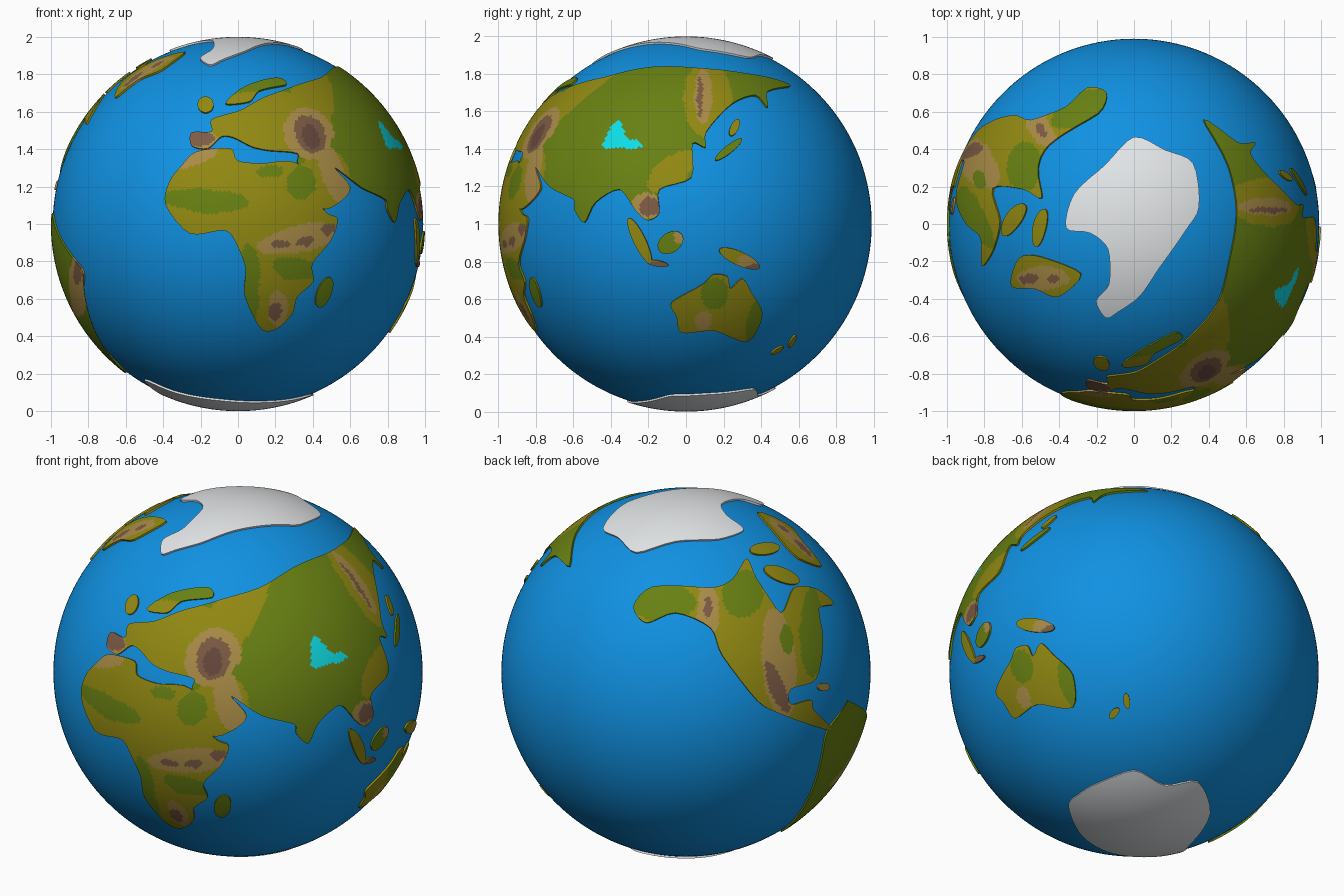
import bpy, bmesh, math
from mathutils import Vector, noise

if "Cube" in bpy.data.objects:
    bpy.data.objects.remove(bpy.data.objects["Cube"])

SEA, LAND, FLOOR, GRID = 0.99, 1.0, 0.98, 0.016

# flat colours, sRGB converted to linear
COLOURS = {"ocean": (16, 145, 226), "green": (104, 128, 18), "olive": (146, 137, 18),
           "tan": (170, 140, 70), "brown": (124, 91, 68), "dark_brown": (104, 72, 60),
           "ice": (228, 231, 233), "lake": (14, 222, 232)}
NAMES = list(COLOURS)
MATS = []
for n, c in COLOURS.items():
    m = bpy.data.materials.new(n)
    m.diffuse_color = [((v / 255 + 0.055) / 1.055) ** 2.4 for v in c] + [1]
    m.use_nodes = True
    m.node_tree.nodes["Principled BSDF"].inputs["Base Color"].default_value = m.diffuse_color
    MATS.append(m)

# drawing planes: middle u, middle v, scale, azimuth, elevation
F = (238.5, 224.5, 187, 0, 0)
R = (686.5, 224.5, 187, 90, 0)
T = (1134, 225, 187, 0, 90)
B = (685.5, 671, 185.5, 215, 25)
U = (1134, 671, 185.5, 140, -26)

def on(view, *pts):
    """Points drawn on a plane, dropped on to the unit sphere."""
    cu, cv, s, a, e = view
    a, e = math.radians(a), math.radians(e)
    r = Vector((math.cos(a), math.sin(a), 0))
    up = Vector((-math.sin(a) * math.sin(e), math.cos(a) * math.sin(e), math.cos(e)))
    d = r.cross(up)
    out = []
    for u, v in pts:
        u, v = (u - cu) / s, (cv - v) / s
        out.append((r * u + up * v + d * math.sqrt(max(0, 1 - u * u - v * v))).normalized())
    return out

def blob(view, u, v, ru, rv, tilt=0):
    """Tilted ellipse drawn on a plane."""
    t = math.radians(tilt)
    ring = [(ru * math.cos(k * math.pi / 6), rv * math.sin(k * math.pi / 6)) for k in range(12)]
    return on(view, *[(u + x * math.cos(t) - y * math.sin(t),
                       v - x * math.sin(t) - y * math.cos(t)) for x, y in ring])

def smooth(p, n=4, tension=0.42):
    """Closed cardinal curve on the sphere."""
    out, k = [], len(p)
    for i in range(k):
        a, b, c, d = p[i - 1], p[i], p[(i + 1) % k], p[(i + 2) % k]
        for j in range(n):
            t = j / n
            h = t * t * (3 - 2 * t)
            q = b * (1 - h) + c * h + ((c - a) * (t * (1 - t) ** 2) - (d - b) * (t * t * (1 - t))) * tension
            out.append(q.normalized())
    return out

class Region:
    """Smooth outline in a stereographic plane around its own middle."""
    def __init__(self, pts):
        pts = smooth(pts)
        self.ax = sum(pts, Vector()).normalized()
        self.e1 = self.ax.orthogonal().normalized()
        self.e2 = self.ax.cross(self.e1)
        self.reach = min(p.dot(self.ax) for p in pts)
        self.poly = [self.flat(p) for p in pts]

    def flat(self, p):
        k = 2 / (1 + p.dot(self.ax))
        return p.dot(self.e1) * k, p.dot(self.e2) * k

    def ball(self, x, y):
        k = (x * x + y * y) / 4
        return (self.e1 * x + self.e2 * y + self.ax * (1 - k)) / (1 + k)

    def holds(self, p):
        if p.dot(self.ax) < self.reach:
            return False
        x, y = self.flat(p)
        inside, (x0, y0) = False, self.poly[-1]
        for x1, y1 in self.poly:
            if (y0 > y) != (y1 > y) and x < (x1 - x0) * (y - y0) / (y1 - y0) + x0:
                inside = not inside
            x0, y0 = x1, y1
        return inside

ZONES = []

def zone(colour, view, *blobs):
    for b in blobs:
        ZONES.append((colour, Region(blob(view, *b))))

# colour zones, later ones lie over earlier ones
zone("olive", F, (250, 128, 72, 36, 10), (312, 108, 22, 46), (325, 185, 28, 36))
zone("olive", R, (708, 100, 24, 38), (672, 172, 28, 15, 40))
zone("green", F, (205, 201, 44, 12, -5), (302, 184, 15, 17), (271, 171, 14, 7),
     (250, 285, 10, 42), (296, 270, 24, 10, -10))
zone("green", R, (715, 294, 15, 16), (757, 322, 10, 24, -15))
zone("green", B, (662, 602, 33, 19), (742, 594, 20, 24), (811, 632, 12, 45))
zone("tan", F, (309, 134, 24, 26, 30), (334, 175, 12, 32, 20), (201, 139, 16, 11), (195, 157, 27, 9, 22),
     (298, 240, 42, 14, 12), (278, 309, 11, 18), (79, 282, 9, 36))
zone("tan", R, (704, 98, 9, 28), (647, 207, 14, 14), (704, 321, 8, 9), (752, 264, 13, 9), (680, 236, 6, 8))
zone("tan", T, (1043, 279, 26, 12))
zone("tan", B, (708, 608, 12, 25), (778, 662, 17, 54, 6))
zone("green", B, (786, 639, 7, 14))
zone("brown", F, (311, 135, 14, 20, 25), (201, 139, 14, 8), (281, 244, 9, 5), (305, 241, 10, 5, 10),
     (329, 230, 7, 5, 30), (275, 312, 7, 9), (78, 273, 4, 13))
zone("brown", R, (701, 98, 3, 20), (650, 208, 9, 10), (658, 266, 15, 4), (756, 267, 8, 4))
zone("brown", T, (1029, 280, 9, 5), (1053, 280, 5, 4))
zone("brown", B, (708, 607, 5, 11), (776, 686, 7, 28, 22))
zone("dark_brown", F, (312, 137, 8, 13, 20))
ZONES.append(("lake", Region(on(R, (620, 119), (627, 137), (642, 143), (640, 149), (607, 148), (608, 134)))))

def finish(name, bm):
    me = bpy.data.meshes.new(name)
    bm.to_mesh(me)
    bm.free()
    for m in MATS:
        me.materials.append(m)
    ob = bpy.data.objects.new(name, me)
    ob.location.z = 1
    bpy.context.collection.objects.link(ob)

def paint(p, base):
    """Top zone over a point, with slightly wavering borders."""
    q = (p + noise.noise_vector(p * 9) * 0.015).normalized()
    for colour, z in reversed(ZONES):
        if z.holds(q):
            return colour
    return base

def land(name, base, pts):
    """Raised slab: fill the outline, cut it into a grid, wrap it on the globe, add cliffs."""
    reg = Region(pts)
    bm = bmesh.new()
    bm.faces.new([bm.verts.new((x, y, 0)) for x, y in reg.poly])
    bmesh.ops.triangulate(bm, faces=bm.faces[:], ngon_method='EAR_CLIP')
    for k in (0, 1):
        lo, hi = min(p[k] for p in reg.poly), max(p[k] for p in reg.poly)
        no = Vector((1 - k, k, 0))
        for i in range(1, int((hi - lo) / GRID) + 1):
            bmesh.ops.bisect_plane(bm, geom=bm.verts[:] + bm.edges[:] + bm.faces[:], dist=1e-6,
                                   plane_co=no * (lo + i * GRID), plane_no=no)
    for v in bm.verts:
        v.co = reg.ball(v.co.x, v.co.y) * LAND
    rim = [e for e in bm.edges if e.is_boundary]
    for e in rim:
        e.smooth = False
    for v in bmesh.ops.extrude_edge_only(bm, edges=rim)["geom"]:
        if isinstance(v, bmesh.types.BMVert):
            v.co *= FLOOR / LAND
    bmesh.ops.recalc_face_normals(bm, faces=bm.faces[:])
    if sum(f.normal.dot(f.calc_center_median()) * f.calc_area() for f in bm.faces) < 0:
        bmesh.ops.reverse_faces(bm, faces=bm.faces[:])
    for f in bm.faces:
        f.smooth = True
        c = base if base == "ice" else paint(f.calc_center_median().normalized(), base)
        f.material_index = NAMES.index(c)
    finish(name, bm)

# ocean ball
bm = bmesh.new()
bmesh.ops.create_icosphere(bm, subdivisions=6, radius=SEA)
for f in bm.faces:
    f.smooth = True
finish("ocean", bm)

# polar ice
land("north_ice", "ice", on(T, (1134, 138), (1165, 151), (1193, 164), (1199, 208), (1186, 231), (1160, 268),
     (1140, 297), (1118, 313), (1106, 319), (1096, 302), (1109, 285), (1108, 250), (1090, 234), (1066, 229),
     (1074, 195), (1105, 166)))
land("south_ice", "ice", on(U, (1077, 803), (1095, 793), (1134, 780), (1165, 794), (1198, 790), (1210, 818), (1190, 845))
     + on(F, (145, 381), (175, 393), (220, 401), (265, 403), (308, 397)))

# continents
land("africa", "olive", on(F, (182, 166), (197, 152), (231, 149), (238, 161), (262, 164), (298, 164), (324, 210),
     (338, 219), (332, 240), (313, 264), (314, 282), (298, 297), (293, 314), (278, 329), (262, 330), (245, 296),
     (246, 268), (233, 237), (222, 231), (190, 234), (166, 205), (170, 182)))
west = on(F, (299, 166), (298, 154), (270, 151), (252, 147), (234, 138), (222, 137), (208, 149), (192, 146),
          (192, 133), (212, 132), (212, 120), (240, 111), (264, 98), (288, 89))
east = on(R, (605, 78), (650, 68), (700, 69), (745, 74), (791, 86), (768, 92), (768, 108), (756, 96), (733, 104),
          (707, 132), (706, 148), (693, 144), (692, 178), (660, 190), (660, 213), (648, 221), (636, 211),
          (620, 190), (596, 203), (585, 223), (575, 210))
south = on(F, (386, 200), (362, 188), (335, 168), (351, 188), (340, 203), (321, 208))
land("eurasia", "green", west + east + south)
land("north_america", "olive", on(B, (633, 606), (652, 586), (710, 587), (732, 578), (746, 558), (756, 578),
     (780, 612), (793, 587), (815, 588), (833, 603), (818, 608), (822, 638), (815, 678), (790, 688), (790, 703),
     (810, 699), (813, 709), (830, 729), (785, 715), (757, 700), (722, 655), (710, 627), (675, 612), (646, 622)))
land("south_america", "green", on(B, (828, 727), (822, 750), (805, 802), (781, 831))
     + on(F, (123, 370), (95, 337), (83, 305), (84, 275), (73, 258), (53, 216)) + on(B, (846, 703)))
land("australia", "olive", on(R, (672, 303), (703, 285), (714, 275), (728, 277), (731, 289), (743, 279), (752, 293),
     (763, 315), (748, 342), (715, 331), (682, 333), (677, 317)))
land("greenland", "olive", on(T, (1011, 287), (1019, 259), (1041, 258), (1081, 275), (1058, 298), (1035, 290)))

# islands
land("scandinavia", "green", on(F, (226, 104), (245, 87), (278, 78), (287, 85), (260, 91), (250, 102)))
land("british_isles", "olive", blob(F, 206, 105, 8, 8))
land("madagascar", "green", blob(F, 325, 293, 7, 16, -22))
land("sumatra", "olive", blob(R, 640, 241, 6, 25, 26))
land("java", "olive", blob(R, 658, 264, 11, 3, -10))
land("borneo", "green", blob(R, 671, 243, 14, 10, 35))
land("new_guinea", "olive", blob(R, 740, 259, 22, 7, -24))
land("japan", "green", blob(R, 729, 150, 17, 4, 38))
land("sakhalin", "olive", blob(R, 735, 128, 4, 9, -25))
land("new_zealand_north", "olive", blob(R, 793, 342, 2, 7, -30))
land("new_zealand_south", "olive", blob(R, 778, 351, 7, 2, 32))
land("baffin_island", "olive", blob(B, 764, 548, 15, 6, 5))
land("arctic_island", "olive", blob(B, 781, 574, 19, 7, -22))
land("cuba", "tan", blob(B, 823, 686, 6, 4))
